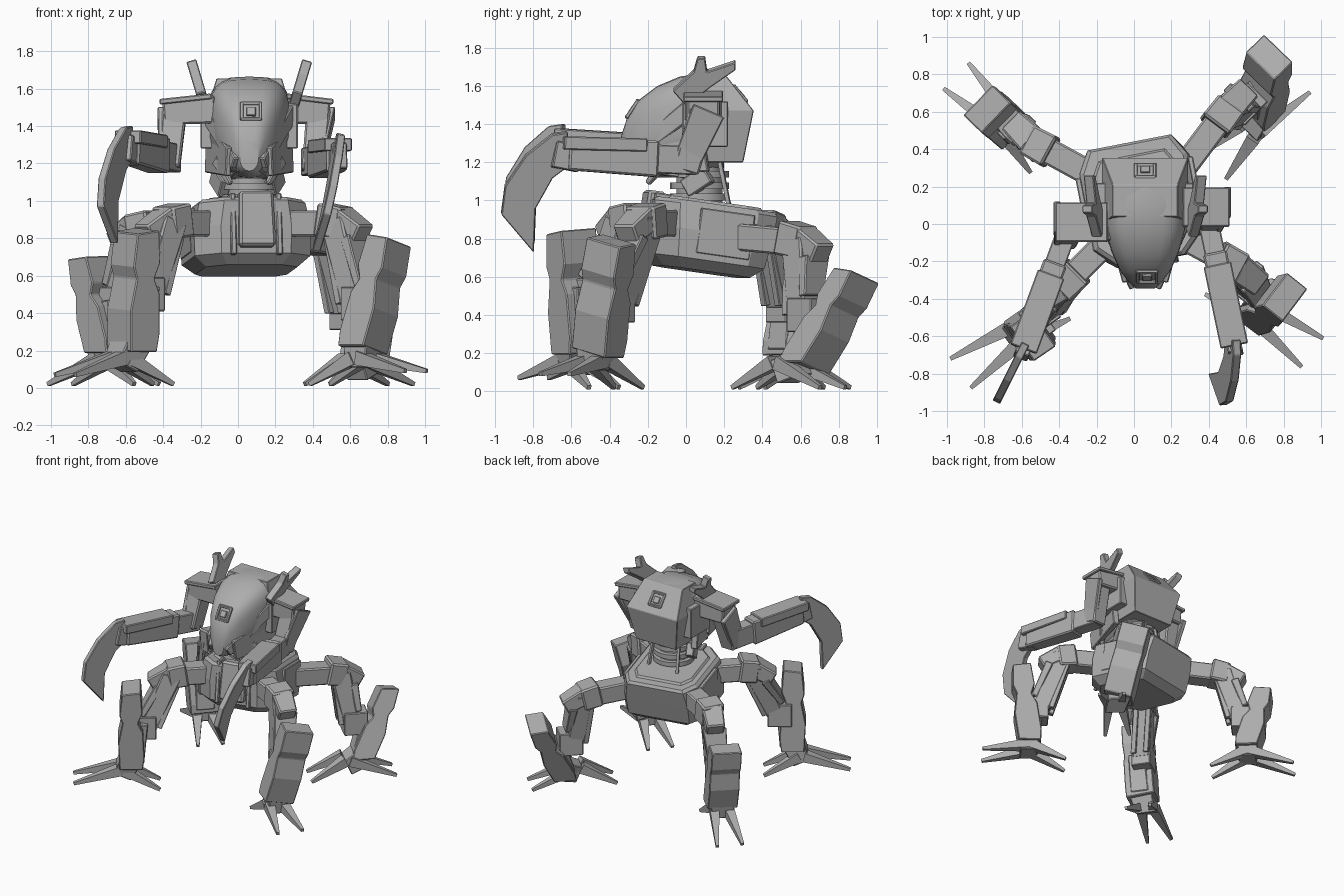
import bpy, bmesh, math
from mathutils import Vector, Matrix

if "Cube" in bpy.data.objects:
    bpy.data.objects.remove(bpy.data.objects["Cube"])

GREY = (0.42, 0.42, 0.42, 1)
mat = bpy.data.materials.new("plain grey")
mat.use_nodes = True
mat.diffuse_color = GREY
mat.node_tree.nodes["Principled BSDF"].inputs["Base Color"].default_value = GREY
UP = Vector((0, 0, 1))
HEAD_X = 0.06


def loft(name, rings, bevel=0.0, smooth=False):
    """Skin a list of equal rings of points and cap both ends."""
    bm = bmesh.new()
    rows = [[bm.verts.new(p) for p in ring] for ring in rings]
    n = len(rows[0])
    for a, b in zip(rows, rows[1:]):
        for i in range(n):
            j = (i + 1) % n
            bm.faces.new((a[i], a[j], b[j], b[i]))
    bm.faces.new(rows[0])
    bm.faces.new(rows[-1])
    bmesh.ops.recalc_face_normals(bm, faces=bm.faces)
    me = bpy.data.meshes.new(name)
    bm.to_mesh(me)
    bm.free()
    me.materials.append(mat)
    ob = bpy.data.objects.new(name, me)
    bpy.context.collection.objects.link(ob)
    if bevel:
        mod = ob.modifiers.new("edge", 'BEVEL')
        mod.width = bevel
        mod.segments = 1
    if smooth:
        bpy.ops.object.select_all(action='DESELECT')
        ob.select_set(True)
        bpy.context.view_layer.objects.active = ob
        bpy.ops.object.shade_smooth_by_angle(angle=math.radians(35))
    return ob


def beam(name, a, b, w, h, taper=1.0, bevel=0.006, side=None):
    """Box running from a to b, w wide and h deep, scaled by taper at b."""
    a, b = Vector(a), Vector(b)
    d = (b - a).normalized()
    s = Vector(side).normalized() if side else d.cross(UP).normalized()
    u = s.cross(d)
    corners = ((-1, -1), (1, -1), (1, 1), (-1, 1))
    rings = [[p + s * w / 2 * k * x + u * h / 2 * k * y for x, y in corners]
             for p, k in ((a, 1), (b, taper))]
    return loft(name, rings, bevel)


def slab(name, profile, origin, u, v, thick, bevel=0.005):
    """Flat profile in the u-v plane, thickened on both sides."""
    o, u, v = Vector(origin), Vector(u), Vector(v)
    n = u.cross(v).normalized() * thick / 2
    return loft(name, [[o + u * x + v * y + n * k for x, y in profile] for k in (-1, 1)], bevel)


def octagon(hx, hy, z, m):
    """Rectangle with small rear and large front corner cuts."""
    rear, front, cy = hx * .78, hx * .6, hy * .65
    pts = ((hx, -cy), (hx, cy), (rear, hy), (-rear, hy), (-hx, cy), (-hx, -cy), (-front, -hy), (front, -hy))
    return [m @ Vector((x, y, z)) for x, y in pts]


# Pelvis: faceted hull, turned and tipped back a little
hull = Matrix.Translation((0.04, 0.1, 0.81)) @ Matrix.Rotation(math.radians(11), 4, 'Z') \
    @ Matrix.Rotation(math.radians(-8), 4, 'X')
loft("pelvis", [octagon(x, y, z, hull) for x, y, z in
                ((.25, .23, -.185), (.315, .29, -.13), (.32, .31, .02), (.29, .325, .15), (.27, .31, .17))])
loft("deck_plate", [octagon(x, y, z, hull) for x, y, z in ((.24, .26, .16), (.22, .24, .185))])
beam("pelvis_front_plate", hull @ Vector((0, -.3, -.1)), hull @ Vector((0, -.3, .2)), .2, .1, .92, .015, (1, .19, 0))
for s in (-1, 1):
    beam("pelvis_front_rail", hull @ Vector((s * .125, -.27, -.14)), hull @ Vector((s * .125, -.27, .19)),
         .03, .1, 1, .006, (1, .19, 0))
    beam("pelvis_side_panel", hull @ Vector((s * .305, -.1, .02)), hull @ Vector((s * .305, .19, .02)), .03, .24)


# Waist column, collars and support rods
def disc(name, r, z0, z1, n=20):
    loft(name, [[(.06 + r * math.cos(i * math.tau / n), .07 + r * math.sin(i * math.tau / n), z)
                 for i in range(n)] for z in (z0, z1)], 0, True)


disc("waist_column", .12, .95, 1.22)
for z in (1.0, 1.06, 1.12):
    disc("waist_collar", .155, z, z + .035)
for s in (-1, 1):
    beam("waist_rod", (.05 + s * .13, .23, .95), (.05 + s * .11, .17, 1.24), .02, .02, 1, 0)
    beam("waist_clamp", (.05 + s * .12, .0, 1.06), (.05 + s * .17, .12, 1.14), .06, .1)


# Head canopy: rounded sections, broad above and narrow below
def canopy_ring(y, w, zb, zm, zt, n=24):
    ring = []
    for i in range(n):
        t = i * math.tau / n
        c, s = math.cos(t), math.sin(t)
        flat = .6 if s > 0 else .95
        x = math.copysign(abs(c) ** flat, c) * w
        z = zm + math.copysign(abs(s) ** flat, s) * (zt - zm if s > 0 else zm - zb)
        ring.append((HEAD_X + x, y, z))
    return ring


loft("canopy", [canopy_ring(*r) for r in (
    (-.345, .05, 1.16, 1.23, 1.32), (-.31, .09, 1.14, 1.28, 1.43), (-.25, .135, 1.13, 1.34, 1.525),
    (-.15, .18, 1.12, 1.39, 1.6), (-.03, .215, 1.12, 1.42, 1.65), (.1, .22, 1.13, 1.42, 1.665),
    (.2, .2, 1.17, 1.42, 1.655))], 0, True)


# Rear housing with sloped back, and square hatches
def block_ring(z, hx, y0, y1):
    return [(HEAD_X - hx, y0, z), (HEAD_X + hx, y0, z), (HEAD_X + hx, y1, z), (HEAD_X - hx, y1, z)]


loft("rear_housing", [block_ring(*r) for r in (
    (1.2, .18, 0, .3), (1.47, .23, 0, .355), (1.655, .175, .04, .21))], .004)


def hatch(name, c, v):
    """Raised square frame with a small block in it."""
    c, v, u = Vector(c), Vector(v).normalized(), Vector((1, 0, 0))
    for k in (-1, 1):
        beam(name + "_frame", c + v * .05 * k - u * .055, c + v * .05 * k + u * .055, .018, .018, 1, .003)
        beam(name + "_frame", c + u * .05 * k - v * .055, c + u * .05 * k + v * .055, .018, .018, 1, .003, u)
    beam(name + "_block", c - v * .03, c + v * .02, .05, .02, 1, .003, u)


hatch("front_hatch", (HEAD_X + .01, -.282, 1.48), (0, .5, .75))
hatch("rear_hatch", (HEAD_X, .285, 1.56), (0, -.62, .75))

# Cheek armour, jaw and forked fins, both sides of the head
for s in (-1, 1):
    beam("cheek_rail", (HEAD_X + s * .24, .05, 1.5), (HEAD_X + s * .075, -.33, 1.2), .045, .1, .7)
    beam("cheek_plate", (HEAD_X + s * .21, .1, 1.28), (HEAD_X + s * .11, -.3, 1.21), .05, .26, .6)
    beam("jaw_tooth", (HEAD_X + s * .17, -.1, 1.22), (HEAD_X + s * .1, -.2, 1.09), .05, .06, .5)
    beam("head_side_box", (HEAD_X + s * .22, -.02, 1.4), (HEAD_X + s * .22, .22, 1.4), .08, .24)
    slab("head_fin", ((-.07, 1.58), (.04, 1.68), (.06, 1.75), (.1, 1.75), (.11, 1.68), (.26, 1.73),
                      (.26, 1.69), (.13, 1.6), (.0, 1.5)),
         (HEAD_X + s * (.25 - .3 * 1.55), 0, 0), (0, 1, 0), (s * .3, 0, 1), .055)
beam("jaw", (HEAD_X, .1, 1.16), (HEAD_X, -.3, 1.19), .26, .12, .5)

# Arms: shoulder, upper arm, forearm and hooked blade
HOOK = ((0, 1.2), (0, 1.38), (.08, 1.37), (.22, 1.26), (.33, 1.1), (.35, .95),
        (.18, .75), (.17, .98), (.08, 1.14))


def arm(tag, s, shoulder, elbow, wrist, reach, lean, drop):
    sh, el, wr = Vector(shoulder), Vector(elbow), Vector(wrist)
    beam(tag + "_shoulder", (HEAD_X + s * .18, sh.y, 1.49), (sh.x + s * .06, sh.y, sh.z), .2, .15, .85, .01)
    beam(tag + "_shoulder_cap", (HEAD_X + s * .2, sh.y, 1.56), (sh.x + s * .08, sh.y, 1.53), .21, .03)
    beam(tag + "_upper_arm", sh, el - UP * .06, .13, .15, .9, .01, (1, 0, 0))
    beam(tag + "_upper_arm_guard", sh + Vector((s * .07, .03, 0)), el + Vector((s * .04, 0, -.02)), .04, .18, .8,
         .006, (1, 0, 0))
    d = wr - el
    beam(tag + "_elbow", el - d * .08, el + d * .3, .11, .15)
    beam(tag + "_forearm", el + d * .25, wr, .13, .19, .85, .01)
    beam(tag + "_forearm_plate", el + d * .35 + UP * .07, wr + d * .05 + UP * .06, .15, .07)
    beam(tag + "_wrist", wr - d * .1 - UP * .02, wr + d * .12, .08, .14)
    u = Vector(reach).normalized()
    slab(tag + "_blade", HOOK, (wr.x - lean * 1.3, wr.y, drop), u, (lean, 0, 1), .045)


arm("right", -1, (-.34, .01, 1.47), (-.37, -.07, 1.23), (-.58, -.64, 1.28), (-.45, -.9, 0), 0, .02)
arm("left", 1, (.43, .09, 1.47), (.4, .0, 1.21), (.53, -.62, 1.24), (.08, -1, 0), .23, -.02)


# Legs: hip stub, knuckle, thigh, tall shin guard and four toes in two pairs
def leg(tag, hip, knuckle, knee, top, ankle, foot, heading, toe_lift=0.0):
    hip, kn, ke, top, an, ft = (Vector(p) for p in (hip, knuckle, knee, top, ankle, foot))
    az = math.radians(heading)
    r = Vector((math.cos(az), math.sin(az), 0))
    t = Vector((-r.y, r.x, 0))
    out = (kn - hip).normalized()
    beam(tag + "_hip", hip, kn, .14, .14, 1, .01)
    beam(tag + "_knuckle", kn - out * .1 + UP * .02, kn + out * .04, .18, .18, .95, .012)
    beam(tag + "_knuckle_cap", kn + UP * .03, kn + r * .16 - UP * .06, .16, .13, .85, .01)
    beam(tag + "_thigh", kn + UP * .02, ke, .16, .15, .85, .01, t)
    beam(tag + "_thigh_guard", kn + r * .1 - UP * .07, ke + r * .05 + UP * .1, .18, .06, .8, .006, t)
    for k in (-1, 1):
        beam(tag + "_piston", kn - r * .04 + t * .05 * k - UP * .06, ke - r * .08 + t * .05 * k, .04, .04, 1, .004, t)
    beam(tag + "_knee_block", ke - r * .06, ke + r * .12, .15, .18)
    # shin guard with a notch below its raised tip
    slab(tag + "_shin", ((-.09, 0), (.08, 0), (.1, .35), (.075, .62), (.1, .72), (.09, 1), (-.05, 1.03),
                         (-.07, .75), (-.04, .62), (-.08, .5), (-.1, .15)), an, r, top - an, .225, .006)
    beam(tag + "_shin_inner", an.lerp(top, .05) - r * .05, an.lerp(top, .55) - r * .07, .14, .1, .9, .006, t)
    beam(tag + "_ankle", an.lerp(top, .08), ft, .18, .16, .85, .006, t)
    for way, reach in ((1, .36), (-1, .28)):
        for k in (-1, 1):
            base = ft + r * way * .02 + t * k * .05 + UP * .05
            tip = Vector((ft.x, ft.y, .02)) + r * way * reach + t * k * .095
            tip.z += toe_lift if way > 0 else 0
            beam(tag + "_toe", base, tip, .075, .075, .3, 0)


leg("front_left_leg", (.28, -.08, .88), (.54, -.22, .88), (.64, -.36, .45),
    (.79, -.38, .78), (.67, -.465, .2), (.665, -.47, .11), -37, .07)
leg("front_right_leg", (-.15, -.1, .88), (-.37, -.32, .88), (-.48, -.47, .5),
    (-.525, -.59, .83), (-.57, -.57, .2), (-.63, -.59, .11), 215, .05)
leg("back_left_leg", (.25, .28, .81), (.49, .6, .78), (.58, .62, .4),
    (.71, .875, .6), (.68, .62, .12), (.62, .51, .1), 46)
leg("back_right_leg", (-.2, .25, .85), (-.53, .43, .84), (-.63, .51, .45),
    (-.77, .6, .69), (-.69, .54, .19), (-.69, .54, .11), 136)
